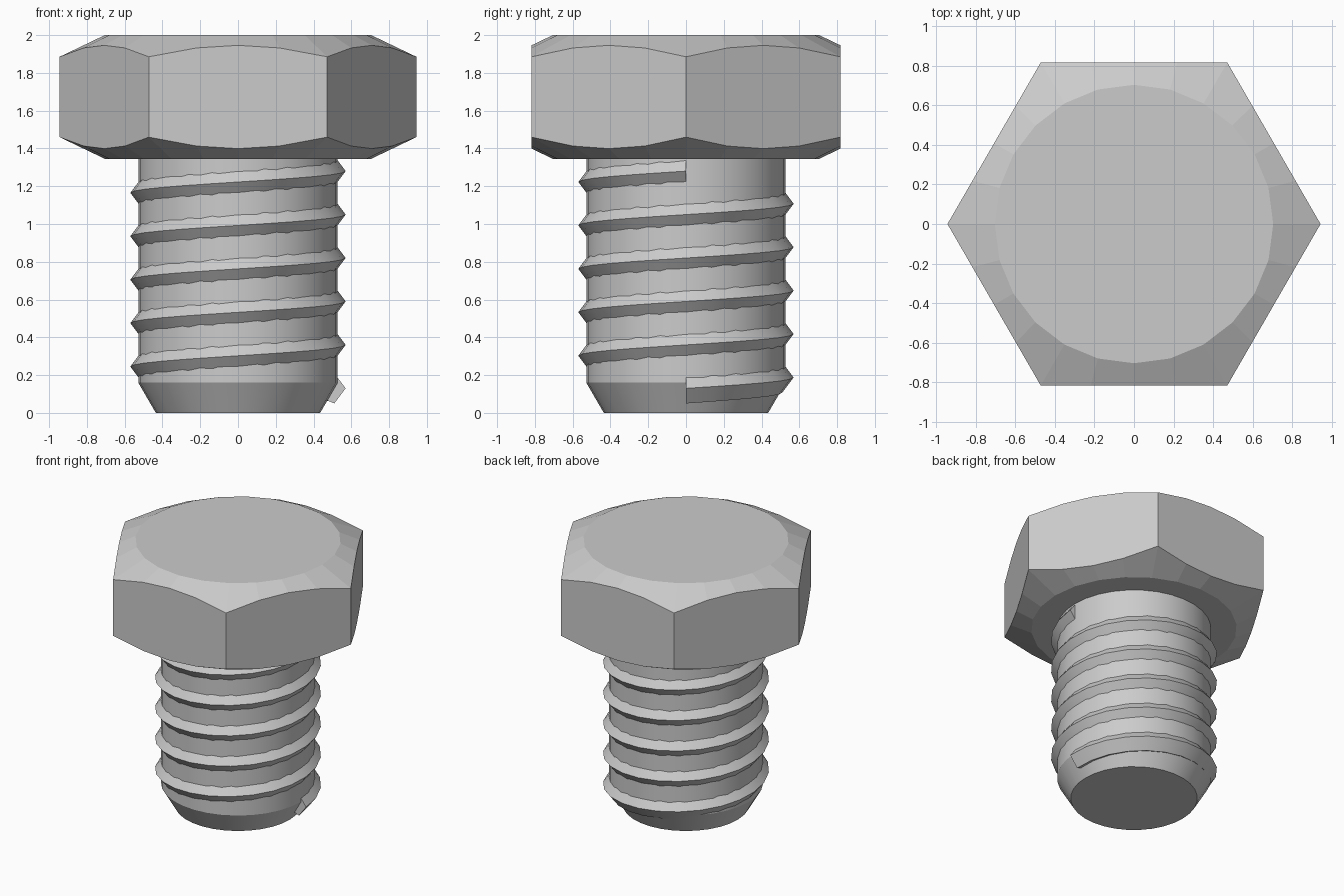
import bpy, bmesh
from math import pi, cos, sin, radians

if "Cube" in bpy.data.objects:
    bpy.data.objects.remove(bpy.data.objects["Cube"])


def make_object(name, rings, closed_profile=False, smooth=False):
    """Skin a list of point rings; either revolved (closed rings) or swept."""
    bm = bmesh.new()
    rows = [[bm.verts.new(p) for p in ring] for ring in rings]
    n = len(rows[0])
    for a, b in zip(rows, rows[1:]):
        for i in range(n):
            j = (i + 1) % n
            bm.faces.new((a[i], a[j], b[j], b[i]))
    bm.faces.new(rows[0][::-1])
    bm.faces.new(rows[-1])
    # merge coplanar strips of the hex flats
    bmesh.ops.recalc_face_normals(bm, faces=bm.faces)
    bmesh.ops.dissolve_limit(bm, angle_limit=radians(0.5),
                             verts=bm.verts, edges=bm.edges)
    me = bpy.data.meshes.new(name)
    bm.to_mesh(me)
    bm.free()
    ob = bpy.data.objects.new(name, me)
    bpy.context.collection.objects.link(ob)
    if smooth:
        bpy.ops.object.select_all(action='DESELECT')
        ob.select_set(True)
        bpy.context.view_layer.objects.active = ob
        bpy.ops.object.shade_smooth_by_angle(angle=radians(30))
    return ob


def circle(r, z, n):
    return [(r * cos(2 * pi * i / n), r * sin(2 * pi * i / n), z) for i in range(n)]


# hex head: 24-sided cone chamfers cut into a hexagon, top and bottom
SIDES, FLAT, CAP, Z0, Z1, SLOPE = 24, 0.818, 0.705, 1.345, 2.0, 0.479
upper, lower = [], []
for i in range(SIDES):
    a = 2 * pi * i / SIDES
    r = FLAT / cos(a % (pi / 3) - pi / 6)
    drop = (r - CAP) * SLOPE
    lower.append((r * cos(a), r * sin(a), Z0 + drop))
    upper.append((r * cos(a), r * sin(a), Z1 - drop))
make_object("hex_head", [circle(CAP, Z0, SIDES), lower, upper, circle(CAP, Z1, SIDES)])

# shaft with tapered tip
make_object("shaft", [circle(0.435, 0, 32), circle(0.528, 0.16, 32),
                      circle(0.528, 1.40, 32)], smooth=True)

# thread: pointed profile swept along a five-turn right-hand helix
PROFILE = [(0.57, 0), (0.51, 0.08), (0.44, 0.05), (0.44, -0.05), (0.51, -0.08)]
STEPS, TURNS, PITCH, START = 24, 5, 0.23, 0.13
thread = []
for k in range(STEPS * TURNS + 1):
    a = 2 * pi * k / STEPS
    z = START + PITCH * k / STEPS
    thread.append([(r * cos(a), r * sin(a), z + h) for r, h in PROFILE])
make_object("thread", thread, smooth=True)
